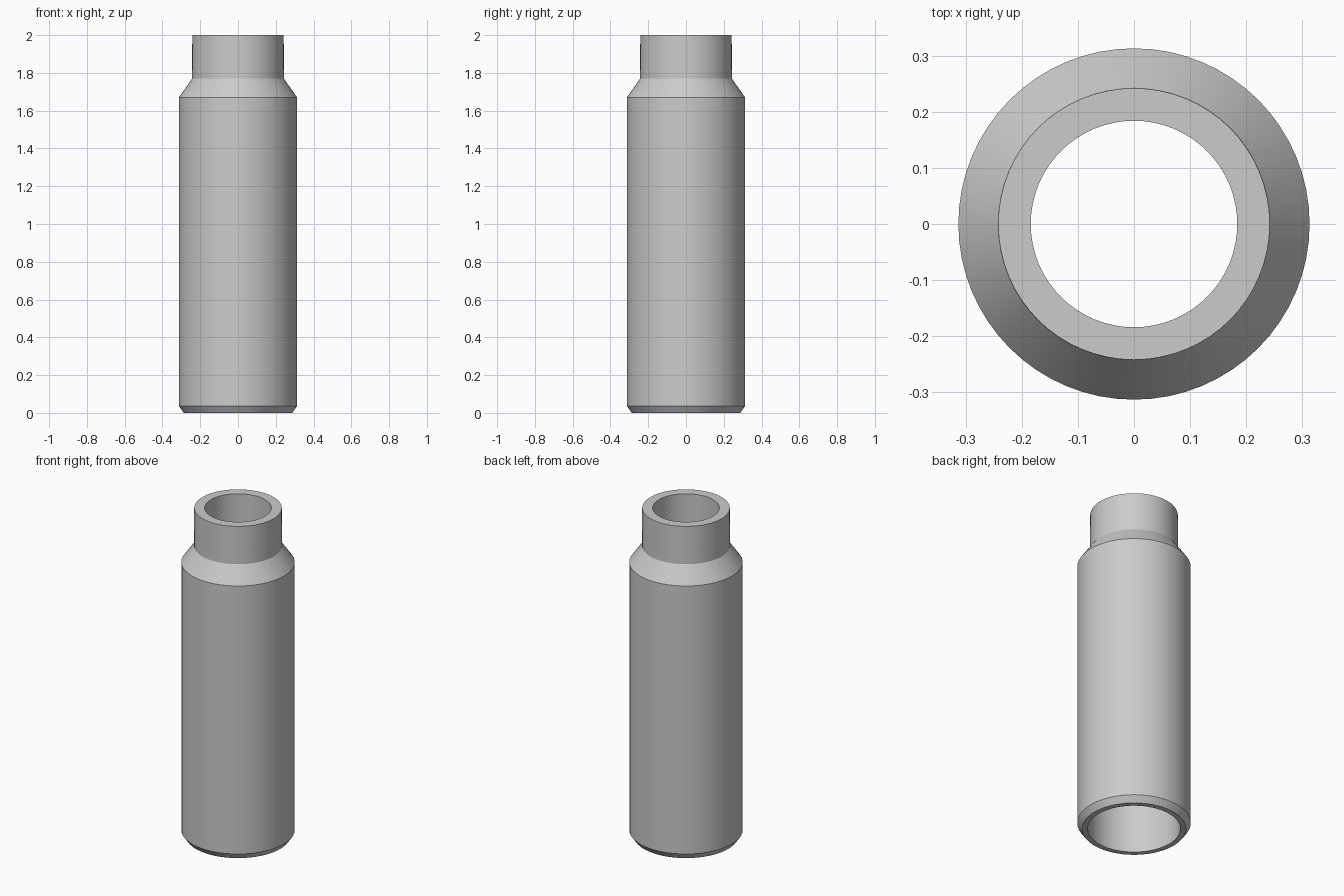
import bpy
import math

cube = bpy.data.objects.get("Cube")
if cube:
    bpy.data.objects.remove(cube, do_unlink=True)

SEGMENTS = 64

# Plain grey metal
grey = bpy.data.materials.new("light_grey")
colour = (0.6, 0.6, 0.6, 1)
grey.diffuse_color = colour
grey.use_nodes = True
grey.node_tree.nodes["Principled BSDF"].inputs["Base Color"].default_value = colour


def lathe(name, profile, material):
    """Revolve a closed (radius, height) outline around z."""
    verts, faces = [], []
    count = len(profile)
    for s in range(SEGMENTS):
        a = 2 * math.pi * s / SEGMENTS
        verts += [(r * math.cos(a), r * math.sin(a), z) for r, z in profile]
    for s in range(SEGMENTS):
        here, there = s * count, (s + 1) % SEGMENTS * count
        for i in range(count):
            j = (i + 1) % count
            faces.append((here + i, there + i, there + j, here + j))
    mesh = bpy.data.meshes.new(name)
    mesh.from_pydata(verts, [], faces)
    mesh.materials.append(material)
    obj = bpy.data.objects.new(name, mesh)
    bpy.context.collection.objects.link(obj)
    bpy.ops.object.select_all(action="DESELECT")
    obj.select_set(True)
    bpy.context.view_layer.objects.active = obj
    bpy.ops.object.shade_smooth_by_angle(angle=math.radians(30))
    return obj


# Outer wall upwards, then the bore downwards
outer = [(0.287, 0), (0.313, 0.037), (0.313, 1.67), (0.243, 1.77), (0.242, 2)]
bore = [(0.184, 2), (0.184, 1.75), (0.256, 1.65), (0.256, 0)]
lathe("hollow_sleeve", outer + bore, grey)
